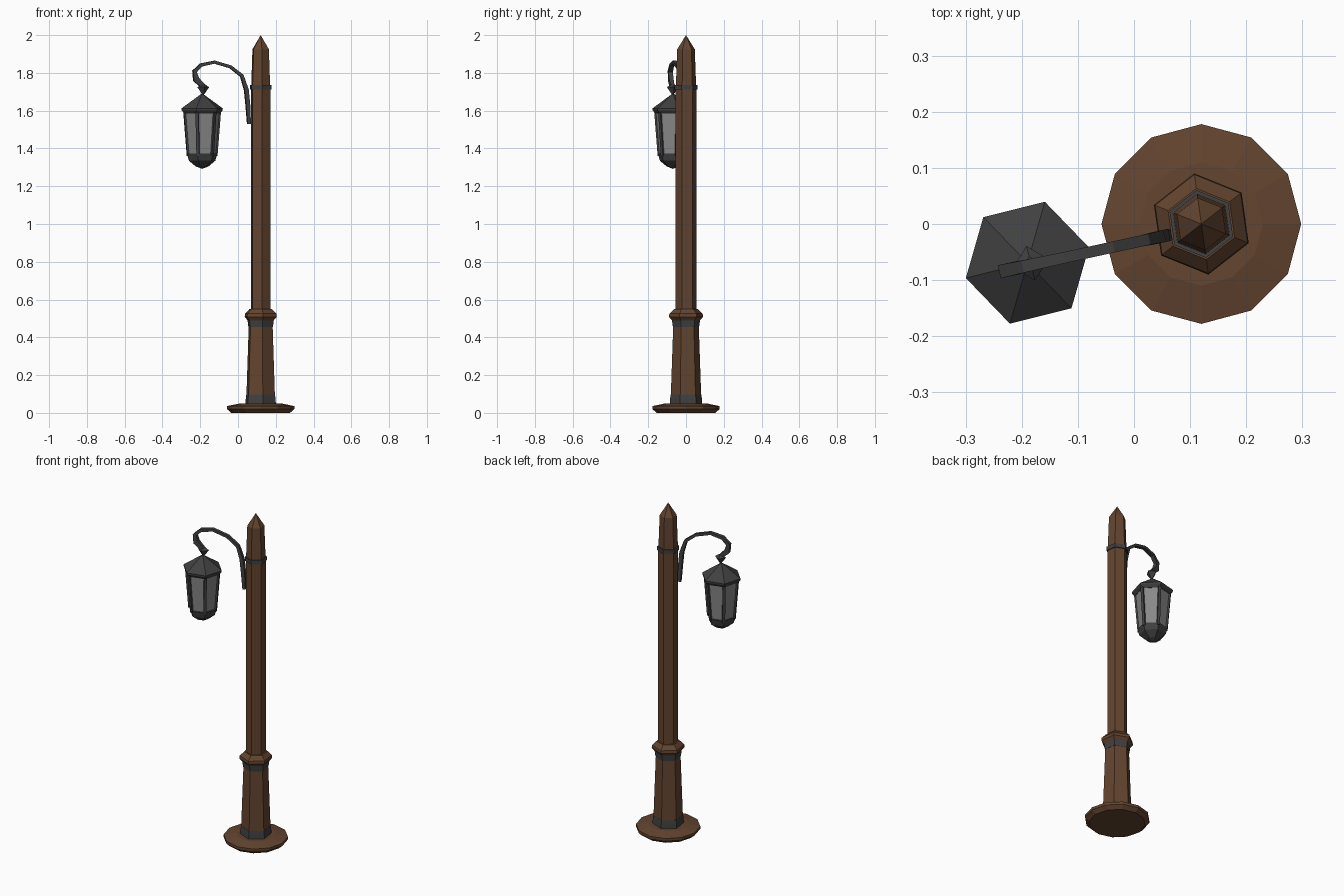
import bpy, bmesh, math
from mathutils import Vector

if "Cube" in bpy.data.objects:
    bpy.data.objects.remove(bpy.data.objects["Cube"])


def material(name, rgb):
    m = bpy.data.materials.new(name)
    m.diffuse_color = (*rgb, 1.0)
    m.use_nodes = True
    m.node_tree.nodes["Principled BSDF"].inputs["Base Color"].default_value = m.diffuse_color
    return m


WOOD = material("brown wood", (0.125, 0.058, 0.029))
IRON = material("dark iron", (0.052, 0.052, 0.054))
GLASS = material("grey glass", (0.25, 0.25, 0.25))


def finish(bm, name, mat):
    bmesh.ops.recalc_face_normals(bm, faces=bm.faces[:])
    me = bpy.data.meshes.new(name)
    bm.to_mesh(me)
    bm.free()
    me.materials.append(mat)
    ob = bpy.data.objects.new(name, me)
    bpy.context.collection.objects.link(ob)
    return ob


def skin(bm, rings):
    """Join successive rings of vertices with quads and cap both ends."""
    n = len(rings[0])
    for a, b in zip(rings, rings[1:]):
        for i in range(n):
            j = (i + 1) % n
            bm.faces.new((a[i], a[j], b[j], b[i]))
    bm.faces.new(rings[0])
    bm.faces.new(rings[-1])


def prism(name, mat, centre, profile, sides=6, phase=38):
    """Faceted turned part from (radius, height) pairs."""
    bm = bmesh.new()
    rings = []
    for r, z in profile:
        ring = []
        for i in range(sides):
            a = math.radians(phase) + math.tau * i / sides
            ring.append(bm.verts.new((centre[0] + r * math.cos(a),
                                      centre[1] + r * math.sin(a), z)))
        rings.append(ring)
    skin(bm, rings)
    bmesh.ops.remove_doubles(bm, verts=bm.verts[:], dist=0.0005)
    return finish(bm, name, mat)


def bar(name, mat, path, sizes, side):
    """Four-sided bar along a path; sizes are (in-plane, sideways) half widths."""
    bm = bmesh.new()
    pts = [Vector(p) for p in path]
    side = Vector(side).normalized()
    rings = []
    for i, p in enumerate(pts):
        t = pts[min(i + 1, len(pts) - 1)] - pts[max(i - 1, 0)]
        n = side.cross(t).normalized()
        w, d = sizes[i]
        rings.append([bm.verts.new(p + n * w * u + side * d * v)
                      for u, v in ((1, 1), (1, -1), (-1, -1), (-1, 1))])
    skin(bm, rings)
    return finish(bm, name, mat)


POST = (0.12, 0.0)
LAMP = (-0.19, -0.069)

# Foot and pedestal
prism("foot_disc", WOOD, POST,
      [(0.155, 0.0), (0.178, 0.02), (0.178, 0.036), (0.11, 0.05)], 12, 30)
prism("pedestal", WOOD, POST, [(0.083, 0.04), (0.068, 0.47)])
prism("pedestal_bottom_band", IRON, POST, [(0.087, 0.045), (0.085, 0.075), (0.082, 0.097)])
prism("pedestal_top_band", IRON, POST, [(0.070, 0.455), (0.075, 0.49)])
prism("collar", WOOD, POST,
      [(0.072, 0.487), (0.091, 0.508), (0.089, 0.525), (0.064, 0.55)])

# Pole with band and pointed top
prism("pole", WOOD, POST, [(0.055, 0.54), (0.055, 1.725)])
prism("pole_band", IRON, POST, [(0.061, 1.712), (0.061, 1.735)])
prism("pole_top", WOOD, POST, [(0.054, 1.73), (0.047, 1.925), (0.0, 2.0)])

# Curved arm, lying in a slightly turned vertical plane
slope = 0.217
arm = [(0.058, 1.53), (0.052, 1.63), (0.044, 1.71), (0.02, 1.785), (-0.04, 1.832),
       (-0.125, 1.857), (-0.195, 1.842), (-0.23, 1.808), (-0.222, 1.765), (-0.185, 1.73)]
arm_sizes = [(0.009, 0.009), (0.011, 0.011), (0.011, 0.011), (0.009, 0.010), (0.008, 0.010),
             (0.008, 0.010), (0.009, 0.011), (0.011, 0.012), (0.016, 0.012), (0.012, 0.010)]
bar("arm", IRON, [(x, -0.02 + (x - 0.06) * slope, z) for x, z in arm],
    arm_sizes, (-slope, 1, 0))
prism("lantern_hook", IRON, (-0.184, -0.07),
      [(0.012, 1.738), (0.032, 1.724), (0.004, 1.685)], 4, 14)

# Lantern roof, glass and bottom cap
TURN = 14
prism("lantern_roof", IRON, LAMP,
      [(0.098, 1.585), (0.112, 1.602), (0.113, 1.612), (0.0, 1.692)], 6, TURN)
prism("lantern_glass", GLASS, LAMP, [(0.077, 1.36), (0.096, 1.59)], 6, TURN)
prism("lantern_bottom", IRON, LAMP,
      [(0.0, 1.292), (0.035, 1.305), (0.072, 1.335), (0.083, 1.372), (0.076, 1.374)], 6, TURN)

# Lantern corner bars
for i in range(6):
    a = math.radians(TURN + 60 * i)
    c, s = math.cos(a), math.sin(a)
    bar(f"lantern_bar_{i + 1}", IRON,
        [(LAMP[0] + r * c, LAMP[1] + r * s, z) for r, z in ((0.077, 1.36), (0.096, 1.592))],
        [(0.005, 0.008)] * 2, (-s, c, 0))
